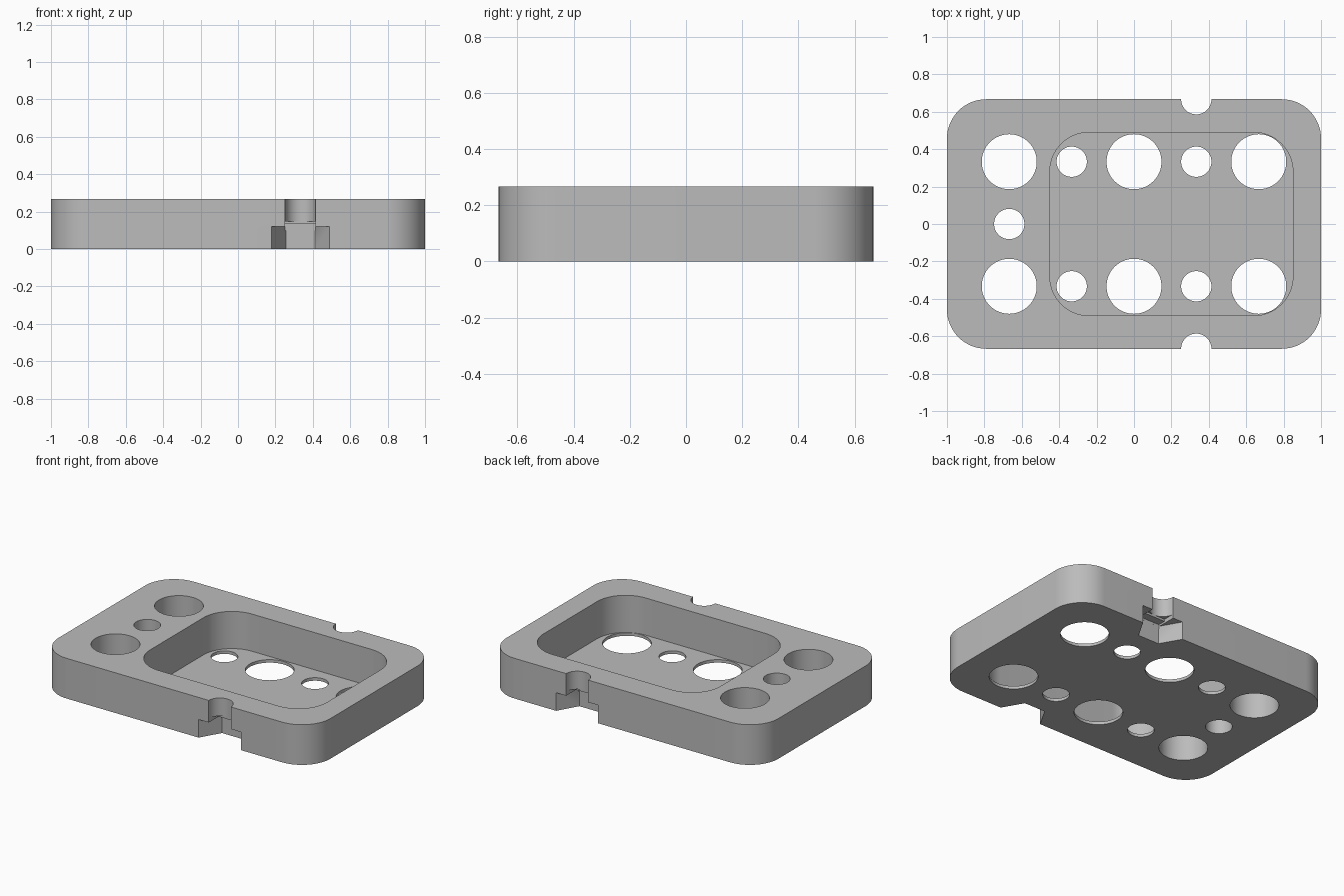
import bpy, bmesh, math

default = bpy.data.objects.get("Cube")
if default:
    bpy.data.objects.remove(default, do_unlink=True)

H = 0.267          # plate height
FLOOR = 0.02       # pocket floor thickness
EDGE = 0.667       # half depth of the plate

grey = bpy.data.materials.new("plain grey")
grey.use_nodes = True
grey.diffuse_color = (0.5, 0.5, 0.5, 1)
grey.node_tree.nodes["Principled BSDF"].inputs["Base Color"].default_value = (0.5, 0.5, 0.5, 1)


def prism(name, outline, z0, z1):
    """Extrude a closed outline between two heights."""
    bm = bmesh.new()
    face = bm.faces.new([bm.verts.new((x, y, z0)) for x, y in outline])
    top = bmesh.ops.extrude_face_region(bm, geom=[face])["geom"]
    bmesh.ops.translate(bm, vec=(0, 0, z1 - z0),
                        verts=[v for v in top if isinstance(v, bmesh.types.BMVert)])
    bmesh.ops.recalc_face_normals(bm, faces=bm.faces)
    mesh = bpy.data.meshes.new(name)
    bm.to_mesh(mesh)
    bm.free()
    mesh.materials.append(grey)
    obj = bpy.data.objects.new(name, mesh)
    bpy.context.collection.objects.link(obj)
    return obj


def circle(x, y, r, n=64):
    return [(x + r * math.cos(math.tau * i / n), y + r * math.sin(math.tau * i / n))
            for i in range(n)]


def rectangle(x, y, hx, hy):
    return [(x - hx, y - hy), (x + hx, y - hy), (x + hx, y + hy), (x - hx, y + hy)]


def rounded(x, y, hx, hy, r, n=16):
    pts = []
    for k, (sx, sy) in enumerate([(1, 1), (-1, 1), (-1, -1), (1, -1)]):
        for i in range(n + 1):
            a = math.pi / 2 * (k + i / n)
            pts.append((x + sx * (hx - r) + r * math.cos(a),
                        y + sy * (hy - r) + r * math.sin(a)))
    return pts


# Rounded base plate
plate = prism("base_plate", rounded(0, 0, 1, EDGE, 0.21), 0, H)
bpy.context.view_layer.objects.active = plate
plate.select_set(True)


def cut(outline, z0, z1):
    cutter = prism("cutter", outline, z0, z1)
    cutter.hide_render = True
    mod = plate.modifiers.new("cut", "BOOLEAN")
    mod.operation = "DIFFERENCE"
    mod.solver = "EXACT"
    mod.object = cutter
    bpy.ops.object.modifier_apply(modifier=mod.name)
    bpy.data.objects.remove(cutter, do_unlink=True)


# Open pocket
cut(rounded(0.2, 0, 0.65, 0.49, 0.21), FLOOR, H + 0.1)

# Round through holes, large and small
cut(circle(-0.667, 0, 0.081), -0.1, H + 0.1)
for side in (-1, 1):
    y = side * 0.333
    cut(circle(-0.667, y, 0.147), -0.1, H + 0.1)
    for x, r in ((-0.333, 0.081), (0, 0.147), (0.333, 0.081), (0.667, 0.147)):
        cut(circle(x, y, r), -0.1, 0.1)

# Screw notches in both long edges, stepping out to a hexagonal nut recess
for side in (-1, 1):
    x, y = 0.333, side * EDGE
    cut(circle(x, y, 0.081), 0.1, H + 0.1)
    cut(rectangle(x, y, 0.081, 0.081), 0.1, 0.147)
    cut(rectangle(x, y, 0.081, 0.134), 0.1, 0.133)
    cut(circle(x, y, 0.155, 6), -0.1, 0.12)

bpy.ops.object.shade_smooth_by_angle(angle=math.radians(30))
